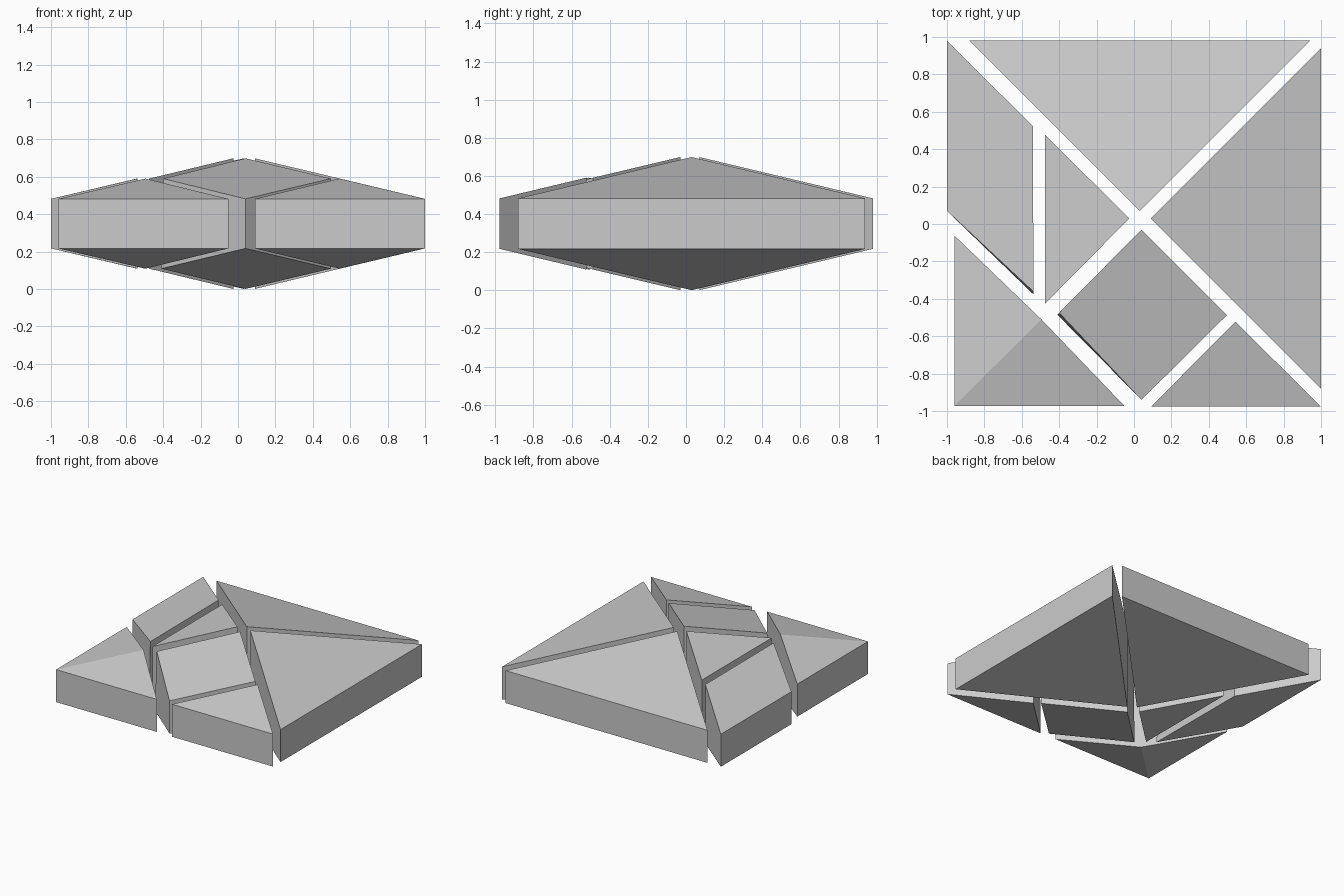
import bpy
import bmesh

cube = bpy.data.objects.get("Cube")
if cube:
    bpy.data.objects.remove(cube, do_unlink=True)

grey = bpy.data.materials.new("plain_grey")
grey.use_nodes = True
grey.diffuse_color = (0.6, 0.6, 0.6, 1)
grey.node_tree.nodes["Principled BSDF"].inputs["Base Color"].default_value = grey.diffuse_color

MIDDLE, RIM, RISE = 0.35, 0.1325, 0.2165


def piece(name, outline, ridge=False, lean=None):
    """Double-sided wedge; outline holds (x, y, fraction of the rise to the centre)."""
    bm = bmesh.new()
    top, bottom = [], []
    for i, (x, y, f) in enumerate(outline):
        half = RIM + RISE * f
        dx, dy = (lean or {}).get(i, (0, 0))
        top.append(bm.verts.new((x + dx, y + dy, MIDDLE + half)))
        bottom.append(bm.verts.new((x, y, MIDDLE - half)))
    n = len(outline)
    for loop in (top, bottom):
        if ridge:  # crease runs from the first point to the third
            bm.faces.new(loop[:3])
            bm.faces.new((loop[0], loop[2], loop[3]))
        else:
            bm.faces.new(loop)
    for i in range(n):
        j = (i + 1) % n
        bm.faces.new((bottom[i], bottom[j], top[j], top[i]))
    bmesh.ops.recalc_face_normals(bm, faces=bm.faces)
    mesh = bpy.data.meshes.new(name)
    bm.to_mesh(mesh)
    bm.free()
    mesh.materials.append(grey)
    bpy.context.collection.objects.link(bpy.data.objects.new(name, mesh))


# Two large triangles
piece("large_triangle_back", [(-0.88, 0.98, 0), (0.03, 0.07, 1), (0.94, 0.98, 0)])
piece("large_triangle_left", [(1, -0.88, 0), (1, 0.94, 0), (0.09, 0.03, 1)])

# Two small triangles
piece("small_triangle_centre", [(-0.475, 0.475, 0.5), (-0.475, -0.425, 0.5), (-0.025, 0.03, 1)])
piece("small_triangle_front", [(0.09, -0.977, 0), (1, -0.977, 0), (0.543, -0.523, 0.5)])

# Corner triangle with a crease down its middle
piece("corner_triangle", [(-0.96, -0.972, 0), (-0.052, -0.972, 0),
                          (-0.495, -0.51, 0.5), (-0.96, -0.062, 0)], ridge=True)

# Square and parallelogram, each with one slightly leaning side
piece("square", [(0.04, -0.03, 1), (-0.41, -0.485, 0.5), (0.04, -0.94, 0), (0.497, -0.487, 0.5)],
      lean={1: (0.01, 0.01)})
piece("parallelogram", [(-1, 0.98, 0), (-1, 0.07, 0), (-0.537, -0.377, 0.5), (-0.541, 0.523, 0.5)],
      lean={2: (0, 0.015)})
